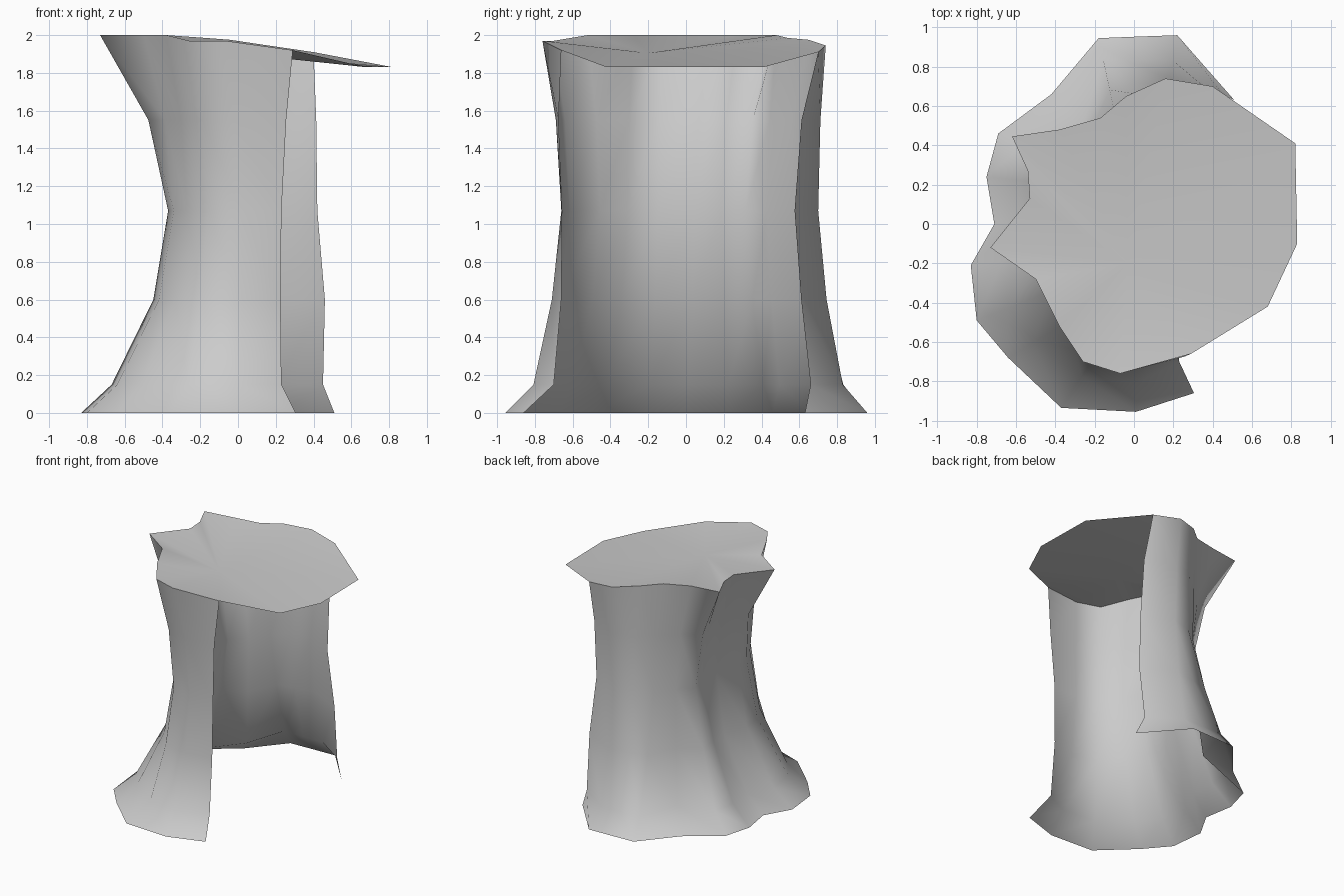
import bpy
import bmesh
from mathutils import Vector

if "Cube" in bpy.data.objects:
    bpy.data.objects.remove(bpy.data.objects["Cube"])

# One plain grey for the whole stump
grey = bpy.data.materials.new("stump_grey")
grey.diffuse_color = (0.6, 0.6, 0.6, 1)
grey.use_nodes = True
grey.node_tree.nodes["Principled BSDF"].inputs["Base Color"].default_value = grey.diffuse_color

# Outlines run from the front lip of the opening, round the left, to the back lip
FOOT = [(.305, -.86), (.01, -.955), (-.37, -.935), (-.64, -.68), (-.80, -.49),
        (-.83, -.21), (-.71, 0), (-.75, .24), (-.69, .46), (-.42, .66),
        (-.18, .945), (.02, .953), (.22, .96), (.51, .63)]
WAIST = [(.23, -.655), (.02, -.66), (-.16, -.615), (-.27, -.455), (-.34, -.31),
         (-.37, -.15), (-.31, .04), (-.28, .19), (-.31, .315), (-.205, .43),
         (-.10, .57), (.02, .66), (.18, .70), (.42, .575)]
RIM = [(.29, -.66, 1.92), (-.07, -.76, 1.97), (-.26, -.70, 1.97), (-.38, -.52, 2),
       (-.50, -.28, 2), (-.73, -.12, 2), (-.53, .13, 2), (-.54, .27, 2),
       (-.62, .445, 2), (-.38, .48, 2), (-.17, .54, 1.985), (-.04, .65, 1.975),
       (.16, .74, 1.945), (.40, .70, 1.91)]
# Overhanging edge of the top above the opening, and the sagging middle
OVERHANG = [(.82, .41, 1.83), (.83, -.10, 1.83), (.68, -.42, 1.83)]
MIDDLE = (-.03, -.2, 1.905)


def ring(a, b, weights, z):
    """Blend two outlines point by point and place the result at height z."""
    return [Vector(p[:2]).lerp(Vector(q[:2]), t).to_3d() + Vector((0, 0, z))
            for p, q, t in zip(a, b, weights)]


def finish(bm, name):
    mesh = bpy.data.meshes.new(name)
    for f in bm.faces:
        f.smooth = True
    bm.to_mesh(mesh)
    bm.free()
    mesh.materials.append(grey)
    bpy.context.collection.objects.link(bpy.data.objects.new(name, mesh))


# Bark: open single-sided wall lofted through the rings; the left roots flare higher
N = len(FOOT)
root_t = [.35 if 3 <= i <= 8 else .5 for i in range(N)]
shin_t = [.75 if 7 <= i <= 8 else .83 for i in range(N)]
root_t[9], shin_t[9] = .72, .9      # notch between the back roots
root_t[10], shin_t[10] = .3, .7     # back root
root_t[11], shin_t[11] = .42, .8
rings = [ring(FOOT, WAIST, [0] * N, 0), ring(FOOT, WAIST, root_t, .15),
         ring(FOOT, WAIST, shin_t, .6), ring(FOOT, WAIST, [1] * N, 1.07),
         ring(WAIST, RIM, [.29] * N, 1.55), RIM]
# The lips of the opening straighten up sooner above the foot
rings[1][0] = Vector((.23, -.70, .15))
rings[1][-1] = Vector((.45, .66, .15))
rings[2][0] = Vector((.225, -.66, .6))
rings[2][-1] = Vector((.46, .61, .6))
rings[4][0] = Vector((.255, -.675, 1.55))
bm = bmesh.new()
rows = [[bm.verts.new(p) for p in r] for r in rings]
for low, high in zip(rows, rows[1:]):
    for i in range(N - 1):
        bm.faces.new((low[i], high[i], high[i + 1], low[i + 1]))
finish(bm, "bark_wall")

# Cut top: a smooth sheet fanned from its middle
bm = bmesh.new()
edge = [bm.verts.new(p) for p in reversed(RIM + OVERHANG)]
mid = bm.verts.new(MIDDLE)
for a, b in zip(edge, edge[1:] + edge[:1]):
    bm.faces.new((a, b, mid))
finish(bm, "cut_top")
